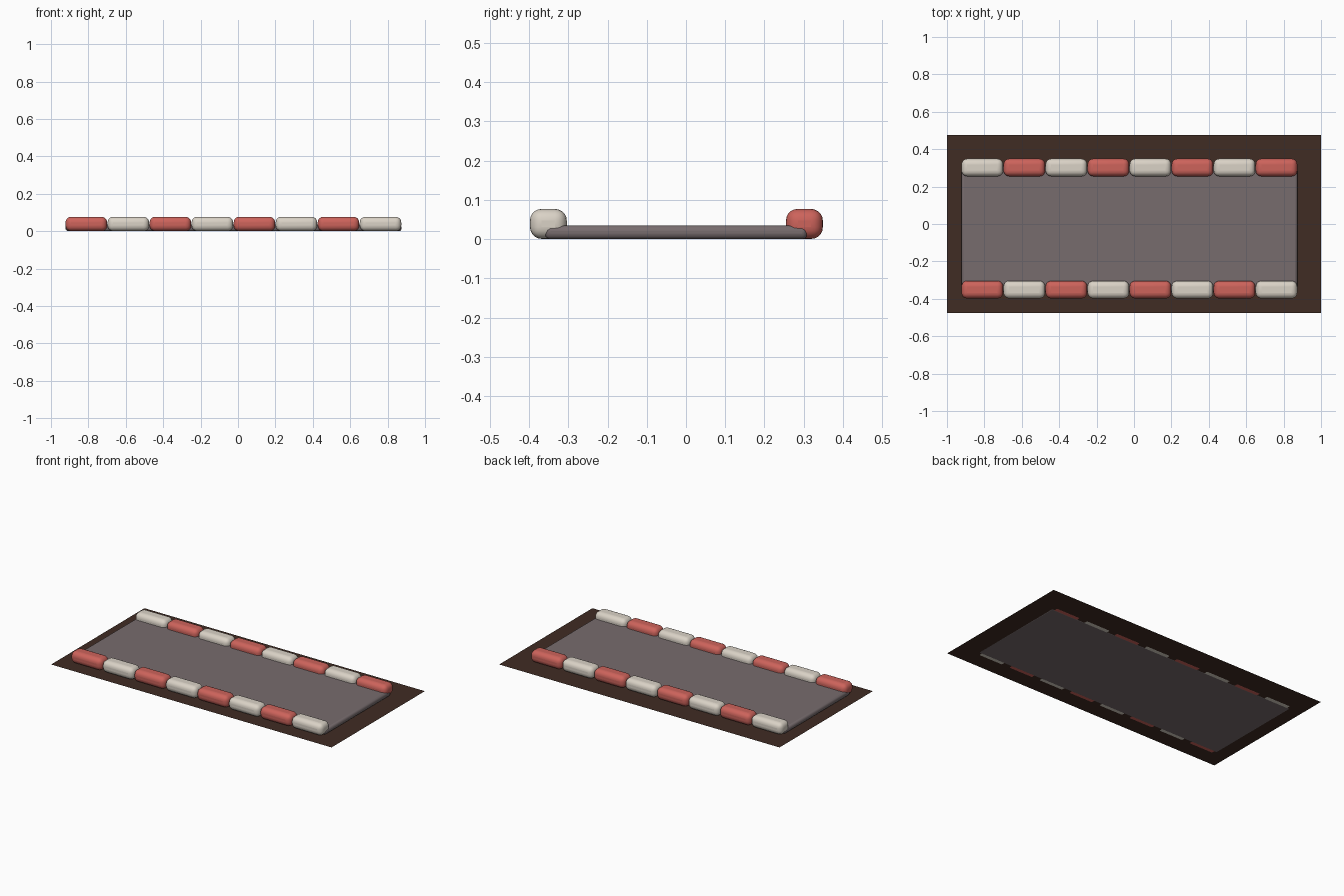
import bpy

if "Cube" in bpy.data.objects:
    bpy.data.objects.remove(bpy.data.objects["Cube"])


def material(name, rgb):
    m = bpy.data.materials.new(name)
    m.diffuse_color = (*rgb, 1)
    m.use_nodes = True
    m.node_tree.nodes["Principled BSDF"].inputs["Base Color"].default_value = m.diffuse_color
    return m


brown = material("dark brown", (0.051, 0.025, 0.017))
grey = material("warm grey", (0.185, 0.150, 0.155))
red = material("kerb red", (0.61, 0.125, 0.105))
white = material("kerb white", (0.70, 0.645, 0.565))


def rounded_box(name, x, y, z, mat, radius, segments):
    """Box between (min, max) pairs, with rounded edges."""
    bpy.ops.mesh.primitive_cube_add(size=1, location=[sum(r) / 2 for r in (x, y, z)])
    ob = bpy.context.object
    ob.name = name
    ob.scale = [r[1] - r[0] for r in (x, y, z)]
    bpy.ops.object.transform_apply(location=False, rotation=False, scale=True)
    bevel = ob.modifiers.new("round edges", 'BEVEL')
    bevel.width = radius
    bevel.segments = segments
    ob.data.materials.append(mat)
    bpy.ops.object.shade_smooth_by_angle()
    return ob


# Flat ground sheet, a hair above the undersides of road and kerbs
bpy.ops.mesh.primitive_plane_add(size=1, location=(0, 0, 0.001))
ground = bpy.context.object
ground.name = "ground_sheet"
ground.scale = (2, 0.95, 1)
bpy.ops.object.transform_apply(location=False, rotation=False, scale=True)
ground.data.materials.append(brown)

# Road slab
rounded_box("road_slab", (-0.922, 0.874), (-0.36, 0.31), (0, 0.035), grey, 0.014, 3)

# Two rows of alternating kerb blocks
pitch = 0.2247
for row, (y, offset) in {"front": ((-0.398, -0.304), 0), "back": ((0.255, 0.349), 1)}.items():
    for i in range(8):
        x = -0.922 + i * pitch
        rounded_box(f"{row}_kerb_{i + 1}", (x, x + 0.222), y, (0.0005, 0.077),
                    white if (i + offset) % 2 else red, 0.03, 5)
